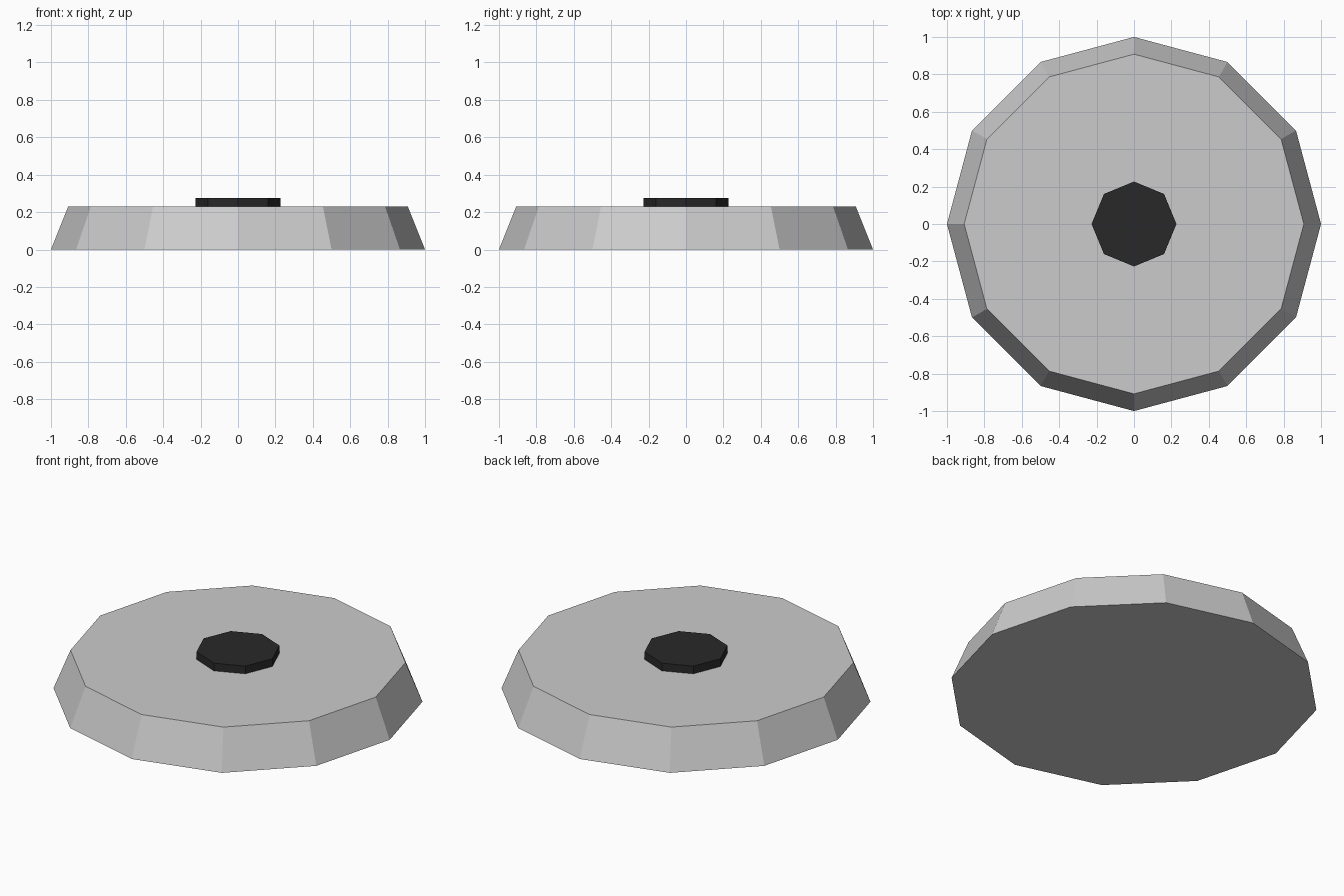
import bpy

if "Cube" in bpy.data.objects:
    bpy.data.objects.remove(bpy.data.objects["Cube"])


def add_disc(name, sides, r_bottom, r_top, z_bottom, z_top):
    """Flat-sided disc with its corners on the x and y axes."""
    bpy.ops.mesh.primitive_cone_add(
        vertices=sides, radius1=r_bottom, radius2=r_top,
        depth=z_top - z_bottom, location=(0, 0, (z_bottom + z_top) / 2))
    obj = bpy.context.object
    obj.name = name
    return obj


# Tapered twelve-sided body
add_disc("disc_body", 12, 1.0, 0.908, 0.0, 0.23)

# Dark eight-sided button on top
button = add_disc("top_button", 8, 0.227, 0.227, 0.228, 0.276)
black = bpy.data.materials.new("black")
black.diffuse_color = (0.022, 0.022, 0.023, 1)
black.use_nodes = True
black.node_tree.nodes["Principled BSDF"].inputs["Base Color"].default_value = black.diffuse_color
button.data.materials.append(black)
